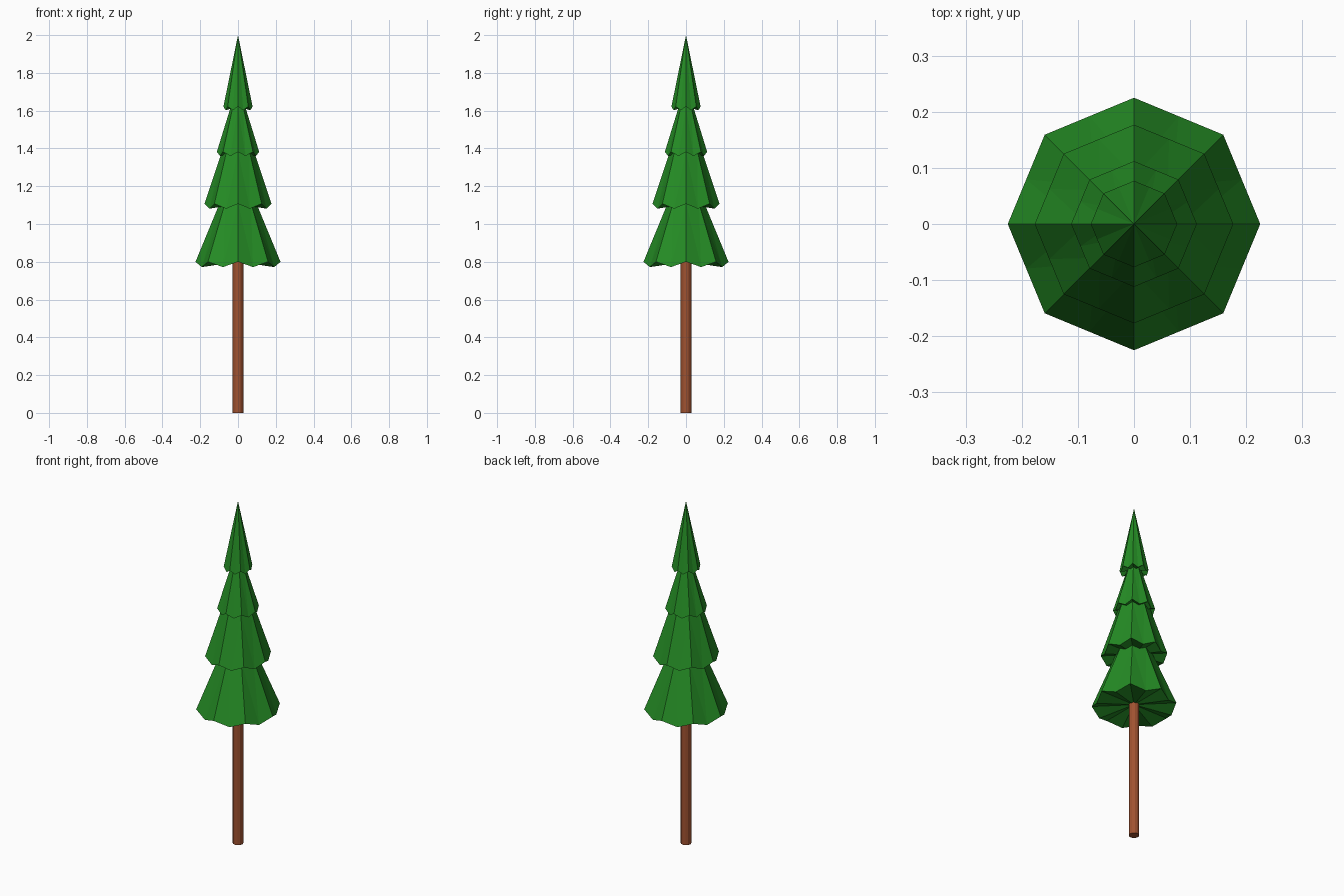
import bpy, bmesh
from math import cos, sin, pi

if "Cube" in bpy.data.objects:
    bpy.data.objects.remove(bpy.data.objects["Cube"])


def material(name, color):
    m = bpy.data.materials.new(name)
    m.diffuse_color = (*color, 1)
    m.use_nodes = True
    m.node_tree.nodes["Principled BSDF"].inputs["Base Color"].default_value = m.diffuse_color
    return m


GREEN = material("needles", (0.018, 0.26, 0.018))
BROWN = material("bark", (0.35, 0.085, 0.03))
SIDES = 8


def add_object(name, bm, mat):
    bmesh.ops.recalc_face_normals(bm, faces=bm.faces)
    mesh = bpy.data.meshes.new(name)
    bm.to_mesh(mesh)
    bm.free()
    mesh.materials.append(mat)
    ob = bpy.data.objects.new(name, mesh)
    bpy.context.collection.objects.link(ob)


def tier(name, r, z, r_top, z_top, drop):
    """Octagonal cone whose rim dips at the middle of every side."""
    bm = bmesh.new()
    rim, top = [], []
    for i in range(SIDES * 2):
        a = pi * i / SIDES
        dip = i % 2
        rad = r * cos(pi / SIDES) if dip else r
        rim.append(bm.verts.new((rad * cos(a), rad * sin(a), z - drop * dip)))
        if not dip and r_top:
            top.append(bm.verts.new((r_top * cos(a), r_top * sin(a), z_top)))
    under = bm.verts.new((0, 0, z))
    apex = bm.verts.new((0, 0, z_top))
    n = len(rim)
    for i in range(SIDES):
        a, m, b = rim[2 * i], rim[2 * i + 1], rim[(2 * i + 2) % n]
        if top:
            t, u = top[i], top[(i + 1) % SIDES]
            for f in ((a, m, t), (m, u, t), (m, b, u), (t, u, apex)):
                bm.faces.new(f)
        else:
            bm.faces.new((a, m, apex))
            bm.faces.new((m, b, apex))
        bm.faces.new((m, a, under))
        bm.faces.new((b, m, under))
    add_object(name, bm, GREEN)


# Foliage tiers from bottom to top
tier("bottom_tier", 0.225, 0.80, 0.097, 1.11, 0.028)
tier("lower_middle_tier", 0.177, 1.107, 0.085, 1.385, 0.026)
tier("upper_middle_tier", 0.112, 1.382, 0.037, 1.625, 0.022)
tier("top_tier", 0.077, 1.622, 0, 2.0, 0.02)

# Trunk
bm = bmesh.new()
bmesh.ops.create_cone(bm, cap_ends=True, segments=12, radius1=0.028,
                      radius2=0.028, depth=0.81)
bmesh.ops.translate(bm, verts=bm.verts, vec=(0, 0, 0.405))
add_object("trunk", bm, BROWN)
